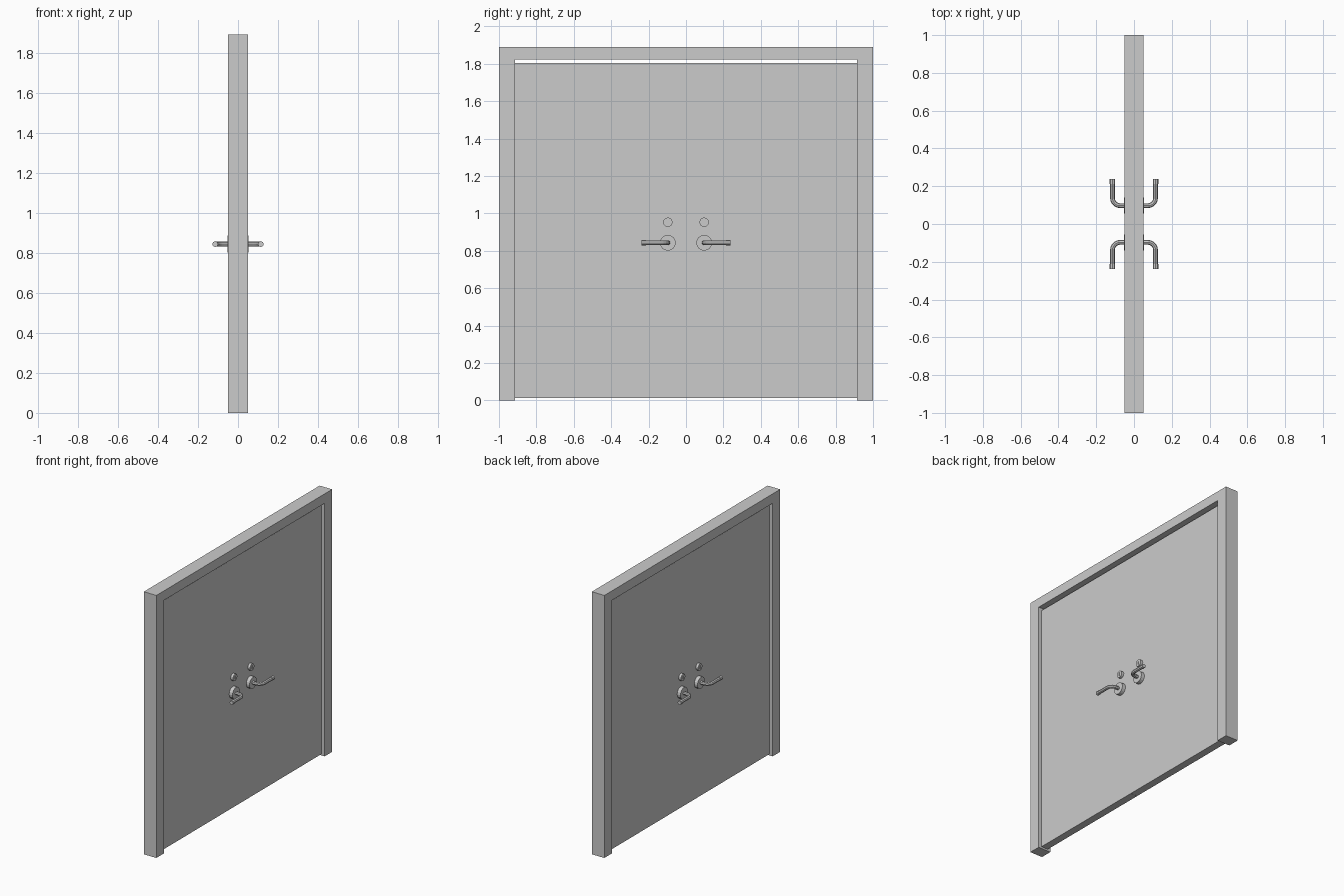
import bpy, bmesh, math
from mathutils import Matrix, Vector

if "Cube" in bpy.data.objects:
    bpy.data.objects.remove(bpy.data.objects["Cube"])


def finish(name, bm, mirror=(False, False)):
    bmesh.ops.recalc_face_normals(bm, faces=bm.faces)
    me = bpy.data.meshes.new(name)
    bm.to_mesh(me)
    bm.free()
    ob = bpy.data.objects.new(name, me)
    bpy.context.collection.objects.link(ob)
    add_mirror(ob, mirror)
    return ob


def add_mirror(ob, axes):
    if any(axes):
        mod = ob.modifiers.new("mirror", 'MIRROR')
        mod.use_axis = (axes[0], axes[1], False)
        mod.use_mirror_merge = False


def box(name, lo, hi, mirror=(False, False)):
    bm = bmesh.new()
    lo, hi = Vector(lo), Vector(hi)
    mat = Matrix.Translation((lo + hi) / 2) @ Matrix.Diagonal((*(hi - lo), 1))
    bmesh.ops.create_cube(bm, size=1, matrix=mat)
    return finish(name, bm, mirror)


def cylinder(name, start, end, radius, sides, mirror=(True, True)):
    bm = bmesh.new()
    a, b = Vector(start), Vector(end)
    rot = (b - a).to_track_quat('Z', 'Y').to_matrix().to_4x4()
    bmesh.ops.create_cone(bm, cap_ends=True, segments=sides, radius1=radius, radius2=radius,
                          depth=(b - a).length, matrix=Matrix.Translation((a + b) / 2) @ rot)
    return finish(name, bm, mirror)


TOP, DEPTH, INNER, INNER_TOP = 1.89, 0.05, 0.915, 1.822
LEAF = 0.027                       # half thickness of the door leaves
HY, HZ, KZ = 0.097, 0.843, 0.953   # handle and lock positions

# Door frame: one U-shaped profile extruded through its depth
bm = bmesh.new()
profile = [(-1, 0), (-INNER, 0), (-INNER, INNER_TOP), (INNER, INNER_TOP),
           (INNER, 0), (1, 0), (1, TOP), (-1, TOP)]
face = bm.faces.new([bm.verts.new((-DEPTH, y, z)) for y, z in profile])
ext = bmesh.ops.extrude_face_region(bm, geom=[face])
bmesh.ops.translate(bm, vec=(2 * DEPTH, 0, 0),
                    verts=[v for v in ext["geom"] if isinstance(v, bmesh.types.BMVert)])
finish("door_frame", bm)

# Two door leaves
box("door_leaf", (-LEAF, 0.001, 0.012), (LEAF, INNER - 0.001, 1.803), (False, True))

# Handle rosettes
cylinder("handle_rosette", (LEAF - 0.002, HY, HZ), (0.053, HY, HZ), 0.042, 16)

# Lock cylinders with a cut key slot
lock = cylinder("lock_cylinder", (LEAF - 0.002, HY, KZ), (0.045, HY, KZ), 0.025, 16, (False, False))
slot = box("key_slot_cutter", (0.037, HY - 0.003, KZ - 0.012), (0.06, HY + 0.003, KZ + 0.012))
slot.hide_render = True
slot.hide_set(True)
cut = lock.modifiers.new("slot", 'BOOLEAN')
cut.operation, cut.object, cut.solver = 'DIFFERENCE', slot, 'EXACT'
add_mirror(lock, (True, True))

# Bent lever: octagonal tube swept along an elbow path
BEND, LX = 0.04, 0.114
path = [(0.045, HY)]
for i in range(6):
    a = math.radians(18 * i)
    path.append((LX - BEND + BEND * math.sin(a), HY + BEND - BEND * math.cos(a)))
path.append((LX, 0.22))
cu = bpy.data.curves.new("lever_handle", 'CURVE')
cu.dimensions = '3D'
cu.bevel_depth = 0.0125
cu.bevel_resolution = 2
cu.use_fill_caps = True
sp = cu.splines.new('POLY')
sp.points.add(len(path) - 1)
for p, (x, y) in zip(sp.points, path):
    p.co = (x, y, HZ, 1)
sp.use_smooth = False
lever = bpy.data.objects.new("lever_handle", cu)
bpy.context.collection.objects.link(lever)
bpy.ops.object.select_all(action='DESELECT')
lever.select_set(True)
bpy.context.view_layer.objects.active = lever
bpy.ops.object.convert(target='MESH')
add_mirror(bpy.context.object, (True, True))

# Slightly thicker lever tips
cylinder("lever_tip", (LX, 0.213, HZ), (LX, 0.238, HZ), 0.0145, 8)
